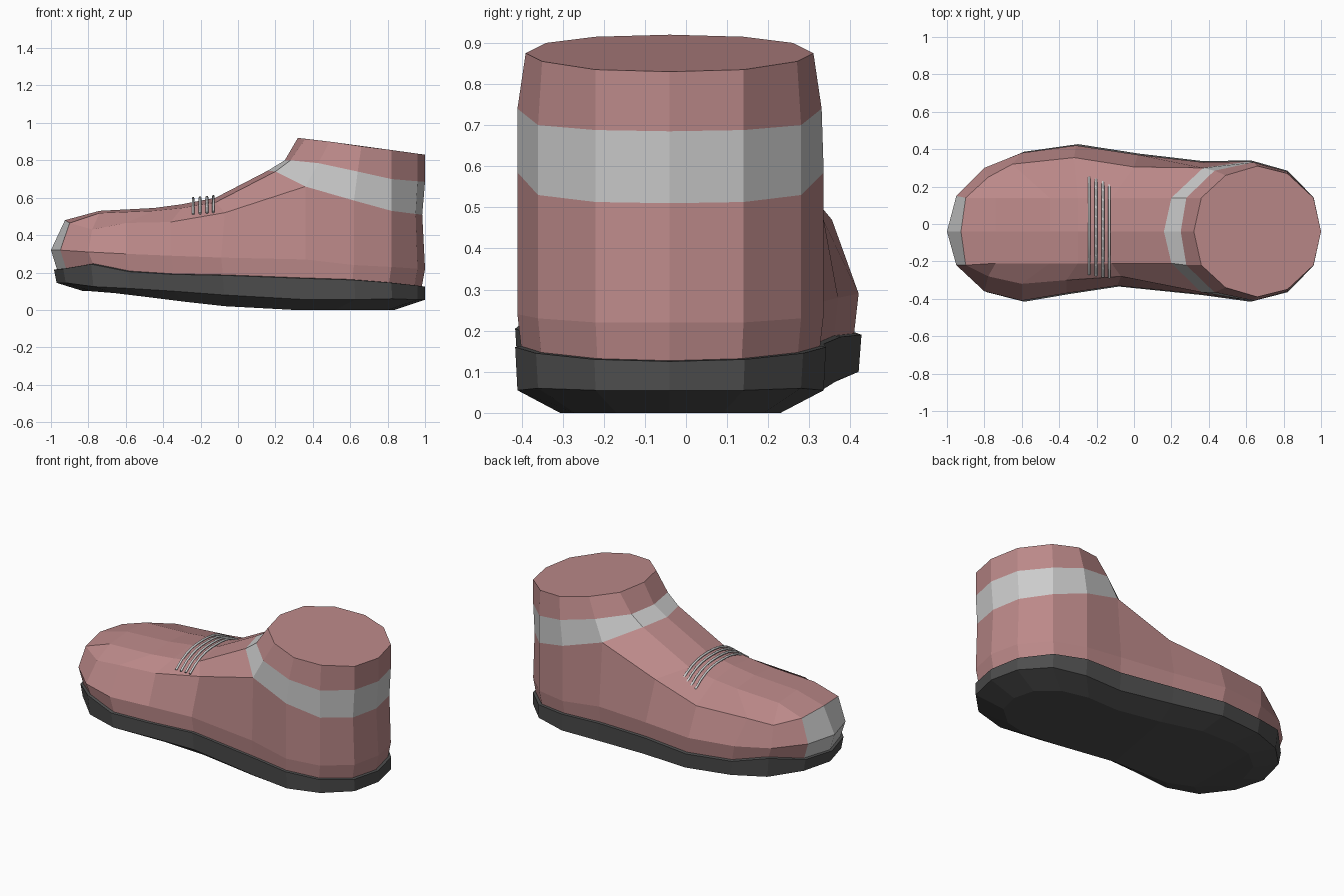
import bpy

if "Cube" in bpy.data.objects:
    bpy.data.objects.remove(bpy.data.objects["Cube"])


def material(name, rgb):
    m = bpy.data.materials.new(name)
    m.diffuse_color = (*rgb, 1)
    m.use_nodes = True
    m.node_tree.nodes["Principled BSDF"].inputs["Base Color"].default_value = m.diffuse_color
    return m


leather = material("leather", (0.5, 0.25, 0.25))
rubber = material("rubber", (0.075, 0.075, 0.075))


def strip(low, high, closed=False):
    """Quads between two matching rows of points, facing outward."""
    n = len(low)
    return [(low[i], high[i], high[(i + 1) % n], low[(i + 1) % n])
            for i in range(n if closed else n - 1)]


def build(name, faces, mat=None):
    """Mesh object from faces given as points; shared points are welded."""
    index, polys = {}, []
    for face in faces:
        ids = [index.setdefault(tuple(p), len(index)) for p in face]
        ids = list(dict.fromkeys(ids))
        if len(ids) > 2:
            polys.append(ids)
    me = bpy.data.meshes.new(name)
    me.from_pydata(list(index), [], polys)
    ob = bpy.data.objects.new(name, me)
    bpy.context.collection.objects.link(ob)
    if mat:
        me.materials.append(mat)
    return ob


# Plan outline: 20 points, toe first, along +y to the heel and back along -y,
# so that ring[s] and ring[-s] are opposite points
CY = -0.04
inner = [(-.95, .15), (-.8, .3), (-.6, .38), (-.31, .42), (.02, .37),
         (.37, .33), (.62, .335), (.82, .28), (.96, .14)]
outer = [(-.95, -.22), (-.8, -.36), (-.6, -.41), (-.36, -.37), (-.09, -.33),
         (.36, -.375), (.62, -.41), (.82, -.36), (.96, -.22)]
outline = [(-1, CY)] + inner + [(1, CY)] + outer[::-1]


def level(heights, sx=1, sy=1, cx=0, dz=0):
    """The outline scaled, with a height for each station from toe to heel."""
    return [(cx + (x - cx) * sx, CY + (y - CY) * sy, heights[min(i, 20 - i)] + dz)
            for i, (x, y) in enumerate(outline)]


# Sole: bevelled tread, side wall and lip
top_z = [.215, .22, .245, .205, .19, .185, .168, .16, .145, .13, .125]
wall_z = [.145, .145, .125, .115, .1, .08, .055, .055, .06, .055, .055]
tread_z = [.1, .1, .09, .07, .045, .02, 0, 0, 0, 0, 0]
tread = level(tread_z, .83, .72, .03)
wall = level(wall_z, .985, 1, 1)
rim = level(top_z, .992, 1.015, 1)
lip = level(top_z, .95, .94, 0, .006)
faces = strip(tread, wall, True) + strip(wall, rim, True) + strip(rim, lip, True)
for s in range(10):
    faces += strip([tread[s], tread[-s]], [tread[s + 1], tread[-s - 1]])
build("sole", faces, rubber)

# Upper sides: foot line, widest line, shoulder line
foot = level(top_z, .97, .97, .3, -.02)
wide = level([.32, .32, .31, .3, .29, .28, .27, .24, .23, .22, .22])
shoulder = [(-.925, CY, .48), (-.9, .14, .465), (-.78, .25, .43), (-.65, .32, .465),
            (-.32, .355, .47), (0, .305, .53), (.37, .3, .66), (.62, .335, .585),
            (.82, .28, .53), (.95, .14, .513), (.985, CY, .51), (.95, -.22, .513),
            (.82, -.36, .53), (.62, -.41, .585), (.36, -.365, .66), (-.07, -.28, .52),
            (-.36, -.3, .47), (-.6, -.32, .465), (-.78, -.28, .43), (-.9, -.22, .465)]
sides = strip(foot, wide, True)
upper_sides = strip(wide, shoulder, True)

# Toe cap: the two front columns of the sides
toe = [sides[0], sides[-1], upper_sides[0], upper_sides[-1]]
build("toe_cap", toe)

# Vamp: five-point rows across the instep, from the toe to the ankle
rows = [[shoulder[i] for i in (2, 1, 0, -1, -2)]]
for s, x, z, drop in [(2, -.74, .53, .012), (3, -.45, .545, .015), (4, -.3, .565, .02),
                      (5, -.12, .6, .025), (6, .16, .745, .005)]:
    dx = .04 if s == 6 else 0
    rows.append([shoulder[s], (x + dx, .14, z - drop), (x, CY, z),
                 (x + dx, -.21, z - drop), shoulder[-s]])
faces = sides[1:-1] + upper_sides[1:-1]
for a, b in zip(rows, rows[1:]):
    faces += strip(b, a)
build("upper", faces, leather)


# Ankle band and collar: twelve-sided rings mirrored across the centre line
def ankle(half):
    return half + [(x, 2 * CY - y, z) for x, y, z in half[-2:0:-1]]


front = rows[-1]
band_low = [front[2], front[1]] + shoulder[6:15] + [front[3]]
band_high = ankle([(.25, CY, .8), (.28, .14, .8), (.43, .285, .785), (.64, .33, .74),
                   (.82, .28, .7), (.96, .14, .688), (1, CY, .685)])
collar = ankle([(.32, CY, .92), (.36, .14, .915), (.49, .26, .9), (.66, .31, .875),
                (.82, .27, .855), (.96, .14, .835), (1, CY, .83)])
build("ankle_band", strip(band_low, band_high, True))
build("collar", strip(band_high, collar, True) + [collar[::-1]], leather)

# Laces: four thin tubes arched over the instep
for n, x in enumerate((-.24, -.203, -.166, -.132)):
    cu = bpy.data.curves.new("lace", "CURVE")
    cu.dimensions = "3D"
    cu.bevel_depth = .007
    cu.bevel_resolution = 1
    cu.use_fill_caps = True
    sp = cu.splines.new("POLY")
    sp.points.add(10)
    for i, p in enumerate(sp.points):
        t = i / 5 - 1
        p.co = (x, -.01 - .012 * n * .5 + .26 * t,
                .597 + (x + .24) * .1 - .085 * abs(t) ** 2.6, 1)
    bpy.context.collection.objects.link(bpy.data.objects.new(f"lace_{n + 1}", cu))
